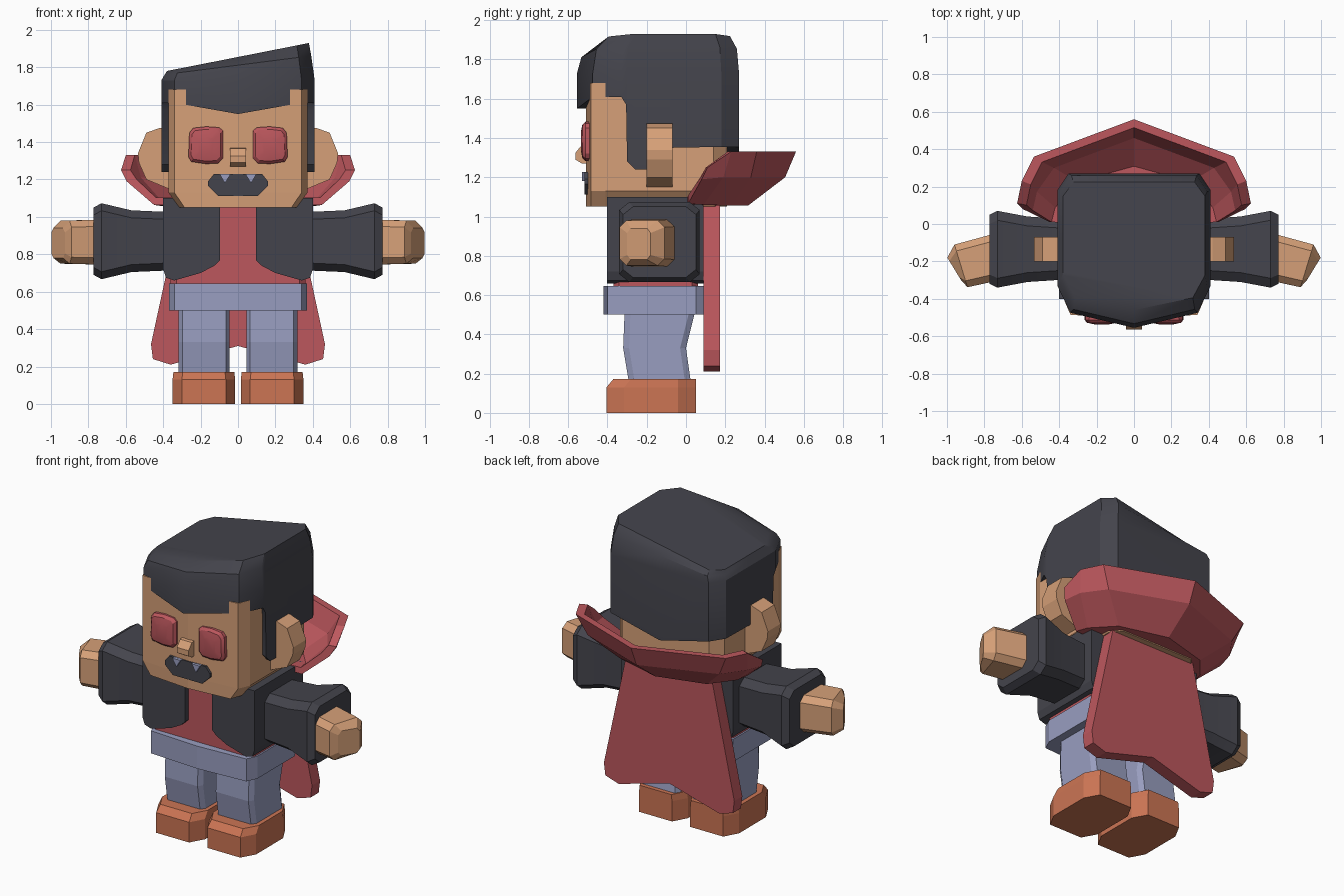
import bpy, bmesh, math


def material(name, rgb):
    m = bpy.data.materials.new(name)
    lin = [((c / 255 + 0.055) / 1.055) ** 2.4 for c in rgb]
    m.diffuse_color = (*lin, 1)
    return m


SKIN = material("skin tan", (214, 160, 120))
DARK = material("charcoal", (68, 68, 76))
RED = material("dull red", (188, 87, 93))
BLUE = material("lavender", (153, 158, 192))
SHOE = material("burnt orange", (204, 117, 84))


def loft(name, rings, mat, caps=True, smooth=False):
    """Skin a list of equally long closed rings of points."""
    bm = bmesh.new()
    rows = [[bm.verts.new(p) for p in r] for r in rings]
    n = len(rows[0])
    for a, b in zip(rows, rows[1:]):
        for i in range(n):
            j = (i + 1) % n
            bm.faces.new((a[i], a[j], b[j], b[i]))
    if caps:
        bm.faces.new(rows[0][::-1])
    bm.faces.new(rows[-1])
    bmesh.ops.recalc_face_normals(bm, faces=bm.faces)
    me = bpy.data.meshes.new(name)
    bm.to_mesh(me)
    bm.free()
    me.materials.append(mat)
    ob = bpy.data.objects.new(name, me)
    bpy.context.collection.objects.link(ob)
    if smooth:
        bpy.ops.object.select_all(action='DESELECT')
        ob.select_set(True)
        bpy.context.view_layer.objects.active = ob
        bpy.ops.object.shade_smooth_by_angle(angle=math.radians(30))
    return ob


def octagon(a0, a1, b0, b1, ca, cb):
    """Rectangle with chamfered corners."""
    return [(a0 + ca, b0), (a1 - ca, b0), (a1, b0 + cb), (a1, b1 - cb),
            (a1 - ca, b1), (a0 + ca, b1), (a0, b1 - cb), (a0, b0 + cb)]


def prism(name, xz, y0, y1, mat, s=1):
    """Front profile pushed through from y0 to y1."""
    return loft(name, [[(s * x, y, z) for x, z in xz] for y in (y0, y1)], mat)


def mirrored(half):
    """Complete a half outline running from front centre to back centre."""
    return half + [(-p[0], *p[1:]) for p in half[-2:0:-1]]


# Head: plan outline, narrowed at the chin
head = mirrored([(0, -0.51), (0.34, -0.485), (0.372, -0.41), (0.372, 0.14), (0.31, 0.21), (0, 0.21)])
loft("head", [[(x * k, y, z) for x, y in head]
              for k, z in ((0.84, 1.05), (1, 1.13), (1, 1.68))], SKIN)

# Hair: shaped hairline, upright wall, slanted top
hair = mirrored([(0, -0.555, 1.55), (0.34, -0.475, 1.61), (0.41, -0.33, 1.61), (0.41, -0.305, 1.57),
                 (0.41, -0.30, 1.28), (0.41, -0.26, 1.24), (0.41, -0.085, 1.24), (0.41, -0.08, 1.35),
                 (0.41, 0.18, 1.355), (0.35, 0.27, 1.355), (0, 0.27, 1.27)])


def hair_row(kx, ky, t):
    return [(x * kx, y * ky, 1.73 + t * (0.125 + 0.197 * x * kx)) for x, y, z in hair]


loft("hair", [[(x * 0.85, (y + 0.14) * 0.8 - 0.14, z) for x, y, z in hair], hair,
              hair_row(1, 1, 0), hair_row(0.955, 0.96, 0.65), hair_row(0.925, 0.83, 1)],
     DARK, caps=False, smooth=True)

# Nose
loft("nose", [[(-0.042, y, a), (0.042, y, a), (0.042, y, b), (-0.042, y, b)]
              for y, a, b in ((-0.49, 1.27, 1.37), (-0.53, 1.27, 1.365), (-0.563, 1.29, 1.325))], SKIN)

# Mouth
prism("mouth", [(-0.16, 1.19), (-0.13, 1.228), (0.13, 1.228), (0.16, 1.19), (0.16, 1.165),
                (0.105, 1.112), (-0.105, 1.112), (-0.16, 1.165)], -0.49, -0.516, DARK)

# Waistband
belt = mirrored([(0, -0.42), (0.34, -0.40), (0.37, -0.33), (0.37, 0.05), (0.33, 0.10), (0, 0.10)])
loft("waistband", [[(x, y, z) for x, y in belt] for z in (0.50, 0.645)], BLUE)

# Shirt and jacket back
loft("shirt", [[(x, y, z) for x, y in octagon(-0.36, 0.36, -0.37, 0.06, 0.03, 0.03)]
               for z in (0.60, 1.08)], RED)
prism("jacket_back", [(-0.25, 0.67), (0.25, 0.67), (0.25, 1.10), (-0.25, 1.10)], 0.0, 0.085, DARK)

# Cape: trapezoid with an arched hem
cape = [(0, 1.08), (0.30, 1.08), (0.465, 0.32), (0.455, 0.24), (0.36, 0.21), (0, 0.31)]
prism("cape", mirrored(cape), 0.09, 0.172, RED)

# Collar: upright flared wall and floor, swept from one end round the back to the other
stations = [[(0.45, 0.01, 1.065), (0.595, 0.08, 1.19), (0.625, 0.11, 1.25)],
            [(0.43, 0.09, 1.06), (0.57, 0.19, 1.20), (0.60, 0.23, 1.33)],
            [(0.31, 0.23, 1.055), (0.47, 0.33, 1.20), (0.535, 0.36, 1.33)],
            [(0, 0.315, 1.055), (0, 0.505, 1.20), (0, 0.56, 1.33)]]


def collar_section(st, s):
    b, m, t = st
    pts = [(b[0] * 0.3, b[1] * 0.3, 1.06), b, m, t, (t[0] * 0.92, t[1] * 0.92, t[2]),
           (m[0] * 0.91, m[1] * 0.91, m[2] + 0.01), (b[0] * 0.98, b[1] * 0.98, b[2] + 0.04),
           (b[0] * 0.3, b[1] * 0.3, 1.10)]
    return [(s * x, y, z) for x, y, z in pts]


loft("collar", [collar_section(st, 1) for st in stations]
     + [collar_section(st, -1) for st in stations[-2::-1]], RED)

# Paired parts
for s, side in ((1, "left"), (-1, "right")):
    # Ear
    prism(side + "_ear", [(0.33, 1.47), (0.42, 1.475), (0.49, 1.45), (0.535, 1.34), (0.53, 1.29),
                          (0.49, 1.20), (0.37, 1.15), (0.33, 1.15)], -0.20, -0.07, SKIN, s)

    # Eye: domed rounded plate
    eye = [(0.08, 1.315), (0.105, 1.287), (0.17, 1.283), (0.25, 1.295), (0.265, 1.32),
           (0.26, 1.45), (0.24, 1.475), (0.17, 1.483), (0.10, 1.478), (0.08, 1.46)]
    loft(side + "_eye", [[(s * (0.172 + (x - 0.172) * k), y, 1.383 + (z - 1.383) * k) for x, z in eye]
                         for k, y in ((1, -0.48), (1, -0.512), (0.85, -0.528), (0.45, -0.536))],
         RED, smooth=True)

    # Fang
    prism(side + "_fang", [(0.04, 1.228), (0.07, 1.18), (0.098, 1.228)], -0.505, -0.53, BLUE, s)

    # Jacket front panel running to the back
    prism(side + "_jacket_panel", [(0.095, 1.10), (0.095, 0.77), (0.125, 0.74), (0.20, 0.70), (0.34, 0.66),
                                   (0.385, 0.675), (0.40, 0.72), (0.40, 1.10)], -0.402, 0.09, DARK, s)

    # Sleeve: flared rounded square
    loft(side + "_sleeve",
         [[(s * x, -0.135 + a, 0.87 + b) for a, b in octagon(-w, w, -h, h, 0.05, 0.04)]
          for x, w, h in ((0.34, 0.16, 0.155), (0.57, 0.175, 0.165), (0.73, 0.205, 0.203), (0.772, 0.185, 0.18))],
         DARK, smooth=True)

    # Hand: mitten with a slanted tip
    rings = []
    for xf, yf, xb, yb, z0, z1 in ((0.74, -0.305, 0.74, -0.05, 0.745, 0.985),
                                   (0.89, -0.338, 0.96, -0.11, 0.75, 0.98),
                                   (0.925, -0.30, 0.998, -0.18, 0.78, 0.94)):
        rings.append([(s * (xf + (xb - xf) * u), yf + (yb - yf) * u, z0 + (z1 - z0) * v)
                      for u, v in octagon(0, 1, 0, 1, 0.15, 0.15)])
    loft(side + "_hand", rings, SKIN)

    # Trouser leg with a bent knee
    loft(side + "_leg", [[(s * x, y, z) for x, y in octagon(0.045, 0.318, y0, y1, 0.02, 0.03)]
                         for z, y0, y1 in ((0.12, -0.285, 0.03), (0.33, -0.32, 0.0), (0.53, -0.312, 0.05))], BLUE)

    # Shoe
    loft(side + "_shoe", [[(s * x, y, z) for x, y in octagon(0.015 + i, 0.35 - i, y0, 0.05, 0.05, 0.09)]
                          for z, y0, i in ((0, -0.405, 0), (0.13, -0.405, 0), (0.172, -0.37, 0.005))], SHOE)
